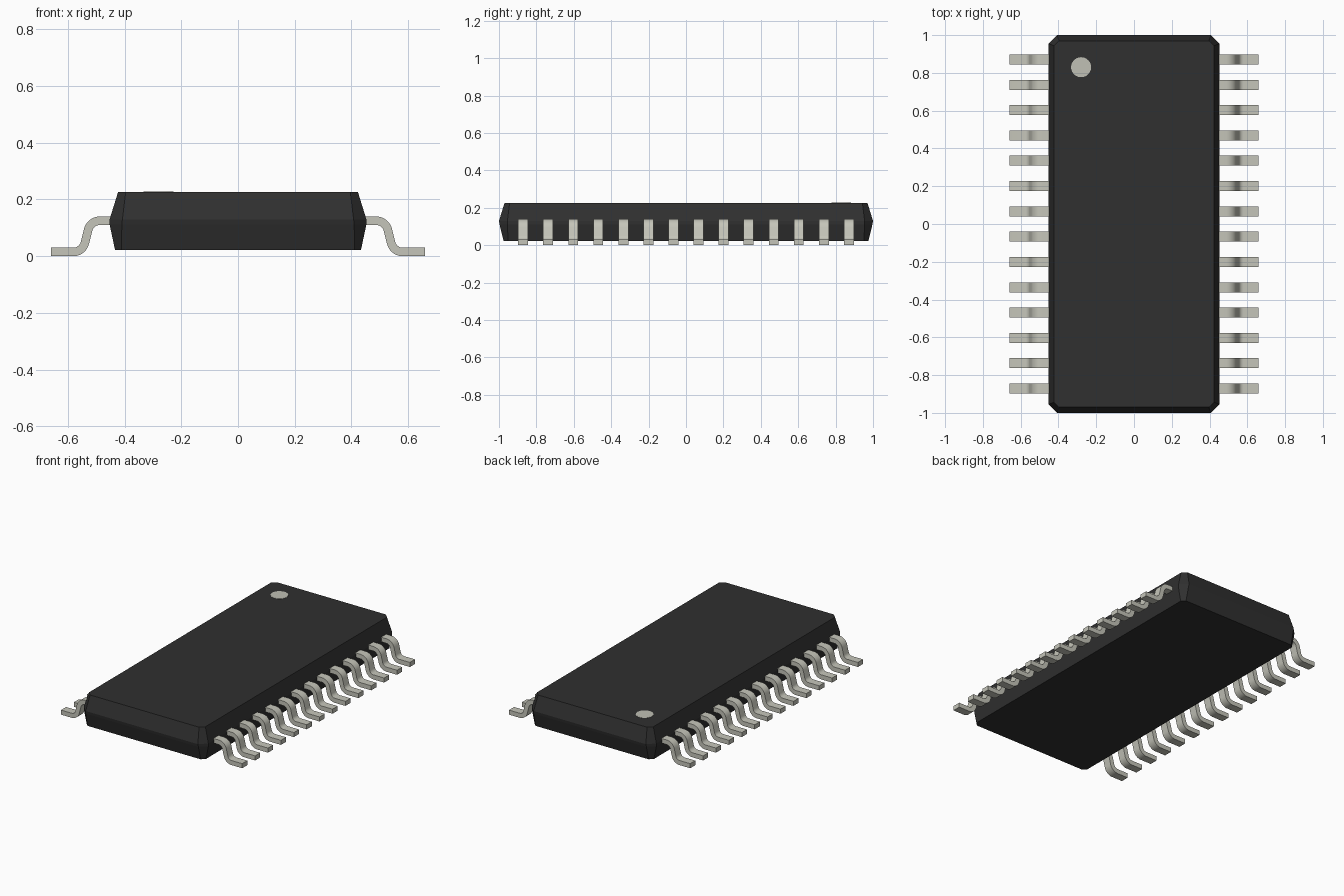
import bpy, bmesh
from math import sin, cos, pi, radians

cube = bpy.data.objects.get("Cube")
if cube:
    bpy.data.objects.remove(cube)


def material(name, color):
    m = bpy.data.materials.new(name)
    m.diffuse_color = color
    m.use_nodes = True
    bsdf = next(n for n in m.node_tree.nodes if n.type == 'BSDF_PRINCIPLED')
    bsdf.inputs["Base Color"].default_value = color
    return m


black = material("black_plastic", (0.029, 0.029, 0.029, 1))
metal = material("tinned_metal", (0.56, 0.56, 0.49, 1))
paint = material("pale_marking", (0.53, 0.53, 0.46, 1))


def make_mesh(name, bm, mat):
    bmesh.ops.recalc_face_normals(bm, faces=bm.faces)
    me = bpy.data.meshes.new(name)
    bm.to_mesh(me)
    bm.free()
    me.materials.append(mat)
    return me


def add_object(name, me):
    ob = bpy.data.objects.new(name, me)
    bpy.context.collection.objects.link(ob)
    return ob


def loft(rings):
    """Join equal-length closed rings and cap both ends."""
    bm = bmesh.new()
    loops = [[bm.verts.new(p) for p in ring] for ring in rings]
    for a, b in zip(loops, loops[1:]):
        for i in range(len(a)):
            j = (i + 1) % len(a)
            bm.faces.new((a[i], a[j], b[j], b[i]))
    bm.faces.new(loops[0])
    bm.faces.new(loops[-1])
    return bm


def chamfered(x, y, z, c):
    """Rectangle with cut corners at height z."""
    return [(x, c - y, z), (x, y - c, z), (x - c, y, z), (c - x, y, z),
            (-x, y - c, z), (-x, c - y, z), (c - x, -y, z), (x - c, -y, z)]


# Body: two drafted halves meeting at a narrow parting band
body = loft([chamfered(0.434, 0.975, 0.022, 0.023),
             chamfered(0.453, 0.997, 0.112, 0.043),
             chamfered(0.453, 1.0, 0.13, 0.045),
             chamfered(0.423, 0.97, 0.227, 0.027)])
add_object("body", make_mesh("body", body, black))

# Orientation dot: thin plate on the top face
RADIUS = 0.053
disc = [[(-0.28 + RADIUS * cos(2 * pi * i / 40), 0.83 + RADIUS * sin(2 * pi * i / 40), z)
         for i in range(40)] for z in (0.226, 0.2285)]
add_object("marker_dot", make_mesh("marker_dot", loft(disc), paint))


def arc(cx, cz, r, start, end, steps=8):
    return [(cx + r * cos(radians(start + (end - start) * i / steps)),
             cz + r * sin(radians(start + (end - start) * i / steps)))
            for i in range(steps + 1)]


# Gull-wing lead: upper and lower outlines share the same bend centres
BIG, SMALL = 0.057, 0.027


def lead_side(r1, r2):
    return ([(0.42, 0.083 + r1)] + arc(0.488, 0.083, r1, 90, 12)
            + arc(0.581, 0.057, r2, 192, 270) + [(0.659, 0.057 - r2)])


outline = lead_side(BIG, SMALL) + lead_side(SMALL, BIG)[::-1]
HALF_WIDTH = 0.0265
lead = make_mesh("lead", loft([[(x, y, z) for x, z in outline]
                               for y in (-HALF_WIDTH, HALF_WIDTH)]), metal)

# Rows of leads along both long sides
COUNT, PITCH = 14, 0.134
for side, turn in (("left", 0), ("right", pi)):
    for i in range(COUNT):
        ob = add_object(f"{side}_lead_{i + 1}", lead)
        ob.location.y = (i - (COUNT - 1) / 2) * PITCH
        ob.rotation_euler.z = turn

# Smooth the bends of the shared lead mesh, keeping edges sharp
bpy.ops.object.select_all(action='DESELECT')
ob.select_set(True)
bpy.context.view_layer.objects.active = ob
bpy.ops.object.shade_smooth_by_angle(angle=radians(30))
